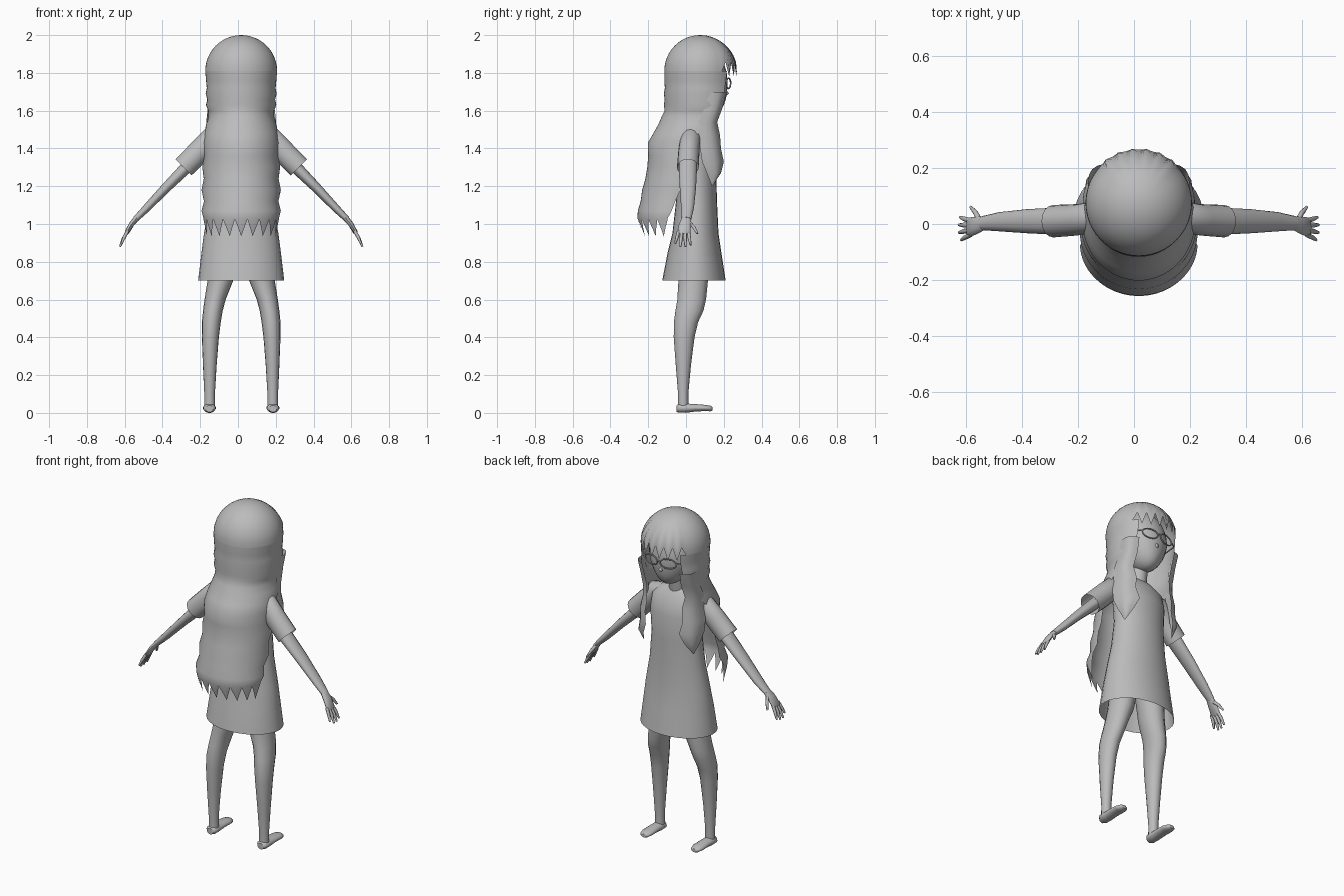
import bpy, bmesh, math
from mathutils import Vector as V

if "Cube" in bpy.data.objects:
    bpy.data.objects.remove(bpy.data.objects["Cube"])

CX = 0.017  # body centre line
mat = bpy.data.materials.new("plain grey")
mat.diffuse_color = (0.5, 0.5, 0.5, 1)
mat.use_nodes = True
mat.node_tree.nodes["Principled BSDF"].inputs["Base Color"].default_value = mat.diffuse_color


def finish(name, bm, angle=50):
    me = bpy.data.meshes.new(name)
    bmesh.ops.remove_doubles(bm, verts=bm.verts, dist=1e-5)
    bmesh.ops.recalc_face_normals(bm, faces=bm.faces)
    bm.to_mesh(me)
    bm.free()
    me.materials.append(mat)
    ob = bpy.data.objects.new(name, me)
    bpy.context.collection.objects.link(ob)
    bpy.ops.object.select_all(action='DESELECT')
    ob.select_set(True)
    bpy.context.view_layer.objects.active = ob
    bpy.ops.object.shade_smooth_by_angle(angle=math.radians(angle))
    return ob


def grid(name, rows, wrap=False, caps=(False, False)):
    """Skin rows of points into a sheet or a tube."""
    bm = bmesh.new()
    vs = [[bm.verts.new(p) for p in r] for r in rows]
    n = len(rows[0])
    for a, b in zip(vs, vs[1:]):
        for i in range(n if wrap else n - 1):
            j = (i + 1) % n
            bm.faces.new((a[i], a[j], b[j], b[i]))
    if caps[0]:
        bm.faces.new(vs[0])
    if caps[1]:
        bm.faces.new(vs[-1])
    return finish(name, bm)


def loft(name, rings, n=16, caps=(True, True)):
    """Tube through rings given as (centre, half axis a, half axis b)."""
    rows = []
    for c, a, b in rings:
        t = [2 * math.pi * i / n for i in range(n)]
        rows.append([V(c) + V(a) * math.cos(k) + V(b) * math.sin(k) for k in t])
    return grid(name, rows, True, caps)


def flat_rings(table):
    """Horizontal rings: z, x centre, y centre, x radius, y radius."""
    return [((x, y, z), (rx, 0, 0), (0, ry, 0)) for z, x, y, rx, ry in table]


def limb(name, s, path, n=12, caps=(True, True)):
    """Arm-like tube in the xz plane: x, y, z, thickness, y radius."""
    pts = [V((CX + s * p[0], p[1], p[2])) for p in path]
    rings = []
    for i, p in enumerate(path):
        d = (pts[min(i + 1, len(pts) - 1)] - pts[max(i - 1, 0)])
        d.y = 0
        d.normalize()
        rings.append((pts[i], V((-d.z, 0, d.x)) * p[3], V((0, p[4], 0))))
    return loft(name, rings, n, caps)


def wire(name, pts, r, cyclic=False):
    """Thin round tube along a poly line, made as a mesh."""
    rows, m = [], len(pts)
    for i in range(m):
        a = pts[(i - 1) % m] if cyclic else pts[max(i - 1, 0)]
        b = pts[(i + 1) % m] if cyclic else pts[min(i + 1, m - 1)]
        d = (V(b) - V(a)).normalized()
        u = d.cross(V((0.3, 0.9, 0.3))).normalized()
        w = d.cross(u)
        rows.append([V(pts[i]) + r * (u * math.cos(k) + w * math.sin(k))
                     for k in (math.pi * j / 3 for j in range(6))])
    if cyclic:
        rows.append(rows[0])
    return grid(name, rows, True)


# Dress body, open at the hem
loft("dress", flat_rings([
    (1.54, CX, .04, .05, .045), (1.52, CX, .04, .11, .06),
    (1.47, CX, .05, .16, .085), (1.39, CX, .058, .165, .1),
    (1.25, CX, .06, .155, .1), (1.10, CX, .055, .168, .11),
    (0.95, CX, .05, .197, .122), (0.85, CX, .045, .21, .142),
    (0.70, CX, .042, .228, .168)]), 28, (True, False))

# Neck
loft("neck", flat_rings([(1.48, CX, .045, .05, .05), (1.66, CX, .07, .045, .05)]))

# Head with a tapered jaw
bm = bmesh.new()
bmesh.ops.create_uvsphere(bm, u_segments=24, v_segments=16, radius=1)
for v in bm.verts:
    k = max(0, -v.co.z)
    v.co = V((CX + v.co.x * .145 * (1 - .25 * k), .075 + v.co.y * .145 + .045 * k * k,
              1.75 + v.co.z * (.17 if k else .2)))
finish("head", bm)
loft("nose", [((CX, .19, 1.73), (.008, 0, 0), (0, .012, 0)),
              ((CX, .213, 1.69), (.013, 0, 0), (0, .014, 0)),
              ((CX, .2, 1.675), (.008, 0, 0), (0, .008, 0))], 8)

# Glasses
for s, side in ((1, "right"), (-1, "left")):
    rim = [(CX + s * (.056 + .047 * math.cos(k)), .236 - .022 * (.5 + .5 * math.cos(k)),
            1.745 + .028 * math.sin(k)) for k in (2 * math.pi * i / 20 for i in range(20))]
    wire(side + "_glasses_rim", rim, .004, True)
    wire(side + "_glasses_arm", [(CX + s * .1, .216, 1.75), (CX + s * .15, .18, 1.755),
                                 (CX + s * .16, .08, 1.755)], .004)
wire("glasses_bridge", [(CX - .012, .236, 1.748), (CX, .238, 1.755), (CX + .012, .236, 1.748)], .004)

# Hair cap with zigzag bangs at the front (+y)
rows, N = [], 48
for r in range(13):
    row = []
    for i in range(N):
        ph = 2 * math.pi * i / N
        off = min(i, N - i)
        end = 90
        if off <= 6:
            end = 99 if i % 2 else 76
        t = math.radians(end * r / 12)
        rad = .19 + (.006 * r / 12 if off <= 6 else 0)
        row.append((CX + rad * math.sin(t) * math.sin(ph),
                    .075 + rad * math.sin(t) * math.cos(ph), 1.81 + .19 * math.cos(t)))
    rows.append(row)
grid("hair_cap", rows, True)

# Long back hair: z, half width, y centre, depth, half angle
sheet = [(1.81, .19, .075, .19, 138), (1.76, .186, .075, .19, 136),
         (1.72, .182, .075, .187, 134), (1.69, .188, .075, .192, 132),
         (1.66, .18, .075, .188, 129), (1.63, .186, .075, .192, 125),
         (1.60, .175, .075, .188, 120), (1.57, .174, .072, .2, 114),
         (1.53, .185, .06, .205, 106), (1.48, .196, .035, .208, 99),
         (1.43, .202, .015, .217, 95), (1.36, .196, .0, .2, 92),
         (1.30, .206, -.005, .2, 92), (1.24, .198, -.02, .195, 90),
         (1.18, .21, -.03, .202, 90), (1.12, .197, -.05, .19, 88),
         (1.07, .21, -.07, .185, 88), (1.03, .2, -.085, .172, 86)]
rows, N = [], 37
for z, w, yc, d, a in sheet:
    row = []
    for i in range(N):
        t = math.radians(a) * (2 * i / (N - 1) - 1)
        row.append((CX + w * math.sin(t), yc - d * math.cos(t), z))
    rows.append(row)
# pointed tips curling in
row = []
for i in range(N):
    t = math.radians(86) * (2 * i / (N - 1) - 1)
    q = (0, .5, 1, .5)[i % 4]
    row.append((CX + (.2 - .015 * q) * math.sin(t), -.085 - (.17 - .03 * q) * math.cos(t),
                1.025 - .09 * q))
rows.append(row)
grid("back_hair", rows)

# Front hair locks over the shoulders: z, inner x, inner y, outer x, outer y
lock = [(1.70, .125, .215, .18, .12), (1.62, .12, .195, .175, .10),
        (1.54, .125, .165, .185, .07), (1.47, .115, .18, .185, .065),
        (1.40, .125, .185, .2, .075), (1.33, .11, .2, .2, .085),
        (1.27, .135, .185, .19, .11), (1.20, .164, .14, .166, .138)]
for s, side in ((1, "right"), (-1, "left")):
    rows = []
    for z, xi, yi, xo, yo in lock:
        row = []
        for i in range(6):
            f = i / 5
            b = .02 * math.sin(math.pi * f) * (z > 1.21)
            row.append((CX + s * (xi + (xo - xi) * f + b), yi + (yo - yi) * f + b, z))
        rows.append(row)
    grid(side + "_front_lock", rows)

# Arms, sleeves, hands, legs and feet on both sides
for s, side in ((1, "right"), (-1, "left")):
    limb(side + "_sleeve", s, [(.09, .03, 1.465, .055, .05), (.16, .025, 1.45, .06, .056),
                               (.22, .015, 1.385, .062, .056), (.305, .01, 1.3, .06, .058)],
         16, (True, False))
    limb(side + "_arm", s, [(.2, .01, 1.39, .035, .045), (.3, .01, 1.29, .032, .048),
                            (.4, .01, 1.19, .026, .043), (.5, .008, 1.085, .021, .034),
                            (.56, .003, 1.025, .016, .025)])
    limb(side + "_palm", s, [(.55, .003, 1.035, .015, .024), (.58, -.005, 1.0, .014, .032),
                             (.607, -.012, .955, .011, .035), (.611, -.012, .948, .006, .032)])
    for i in range(4):
        y0, y1 = .012 - .017 * i, .024 - .027 * i
        ln = (.9, 1, 1, .8)[i]
        limb(f"{side}_finger_{i + 1}", s, [
            (.6, y0, .965, .009, .009), (.6 + .025 * ln, (y0 + y1) / 2, .965 - .045 * ln, .009, .009),
            (.6 + .042 * ln, y1, .965 - .085 * ln, .005, .005)], 8)
    limb(side + "_thumb", s, [(.568, .012, 1.012, .01, .014), (.583, .04, .985, .009, .011),
                              (.6, .06, .95, .005, .006)], 8)
    loft(side + "_leg", flat_rings([(z, CX + s * x, y, rx, ry) for z, x, y, rx, ry in [
        (.88, .085, .045, .075, .085), (.70, .11, .038, .068, .078),
        (.60, .138, .03, .056, .076), (.54, .15, .018, .052, .074),
        (.48, .158, .0, .05, .064), (.40, .163, -.01, .045, .055),
        (.25, .166, -.014, .036, .04), (.10, .167, -.015, .028, .027),
        (.03, .167, -.015, .028, .028)]]))
    foot = [(-.05, .02, .022, .018), (-.035, .033, .025, .024), (0, .033, .025, .025),
            (.05, .034, .027, .02), (.1, .036, .026, .017), (.13, .028, .023, .015),
            (.14, .015, .022, .01)]
    loft(side + "_foot", [((CX + s * .168, y, max(z, rz)), (rx, 0, 0), (0, 0, rz))
                          for y, rx, z, rz in foot], 14)
